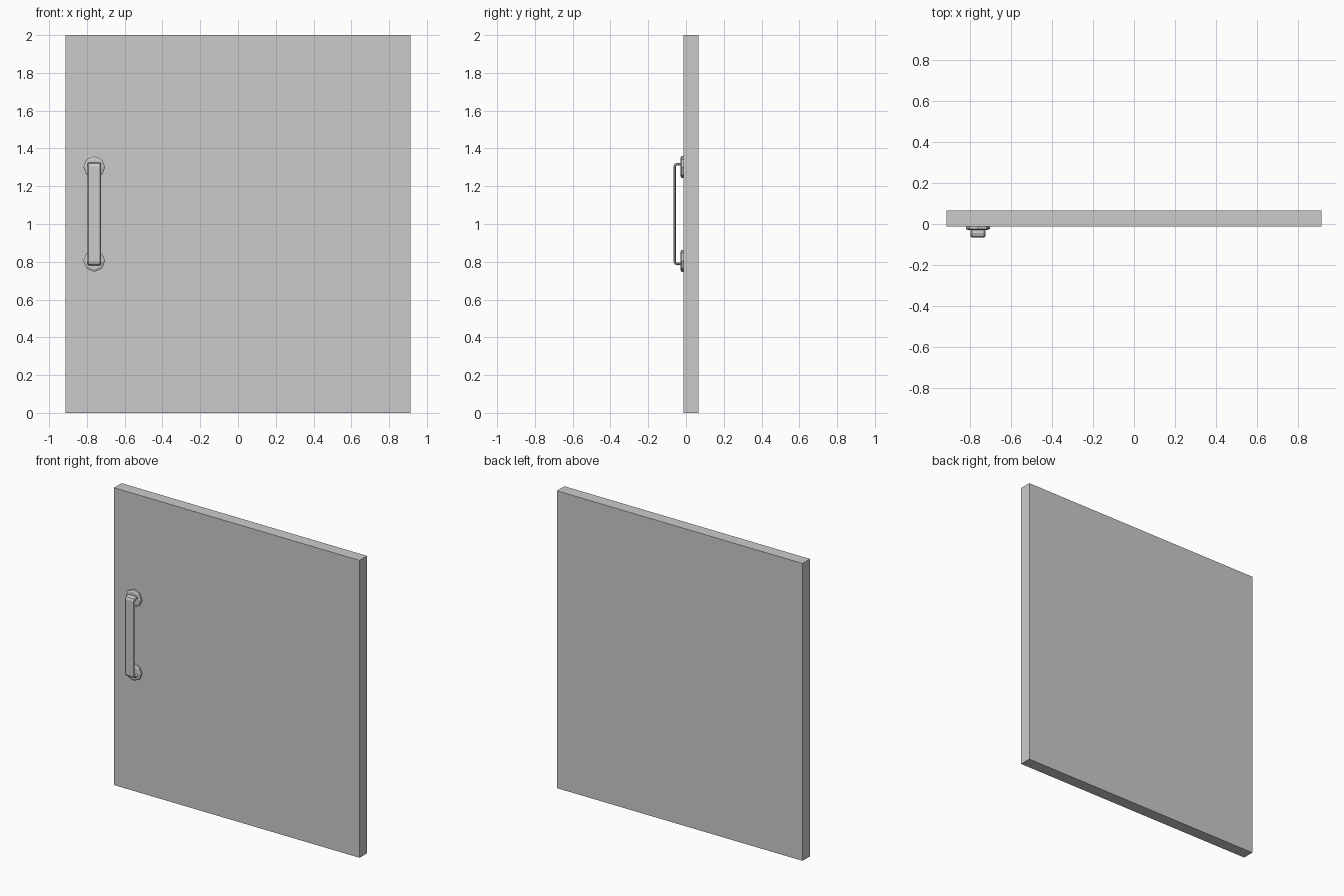
import bpy, bmesh, math
from mathutils import Vector

if "Cube" in bpy.data.objects:
    bpy.data.objects.remove(bpy.data.objects["Cube"])

HANDLE_X, MID_Z = -0.761, 1.053
FRONT_Y = -0.013


def make_object(name, bm):
    bmesh.ops.recalc_face_normals(bm, faces=bm.faces)
    mesh = bpy.data.meshes.new(name)
    bm.to_mesh(mesh)
    bm.free()
    obj = bpy.data.objects.new(name, mesh)
    bpy.context.collection.objects.link(obj)
    return obj


def skin(name, rings):
    """Join equal rings of points into a capped tube."""
    bm = bmesh.new()
    loops = [[bm.verts.new(p) for p in ring] for ring in rings]
    n = len(loops[0])
    for a, b in zip(loops, loops[1:]):
        for i in range(n):
            j = (i + 1) % n
            bm.faces.new((a[i], a[j], b[j], b[i]))
    bm.faces.new(loops[0])
    bm.faces.new(loops[-1])
    return make_object(name, bm)


# Door slab
bm = bmesh.new()
bmesh.ops.create_cube(bm, size=1)
for v in bm.verts:
    v.co = (v.co.x * 1.828, v.co.y * 0.08 + 0.027, v.co.z * 2 + 1)
make_object("door_panel", bm)


# Octagonal mounting plates with a chamfered front rim
def octagon(radius, y, z):
    return [(HANDLE_X + radius * math.sin(i * math.pi / 4), y,
             z + radius * math.cos(i * math.pi / 4)) for i in range(8)]


for name, z in (("upper_mount", MID_Z + 0.248), ("lower_mount", MID_Z - 0.248)):
    skin(name, [octagon(0.058, FRONT_Y + 0.002, z),
                octagon(0.058, FRONT_Y - 0.011, z),
                octagon(0.046, FRONT_Y - 0.017, z)])

# Flat pull bar: chamfered section swept along a path bent back to the mounts
half = [(-0.020, 0.261), (-0.044, 0.265), (-0.056, 0.261), (-0.0605, 0.250)]
path = [Vector((0, y, MID_Z + z)) for y, z in half]
path += [Vector((0, y, MID_Z - z)) for y, z in reversed(half)]
W, T, C = 0.036, 0.0065, 0.006
section = [(-W, -T + C), (-W + C, -T), (W - C, -T), (W, -T + C),
           (W, T - 0.003), (W - C, T), (-W + C, T), (-W, T - 0.003)]
rings = []
for i, p in enumerate(path):
    before = (p - path[i - 1]).normalized() if i else None
    after = (path[i + 1] - p).normalized() if i < len(path) - 1 else None
    tangent = ((before or after) + (after or before)).normalized()
    inward = Vector((0, -tangent.z, tangent.y))
    miter = 1 / tangent.dot(before or after)
    rings.append([p + Vector((HANDLE_X + u, 0, 0)) + inward * v * miter
                  for u, v in section])
skin("pull_bar", rings)
